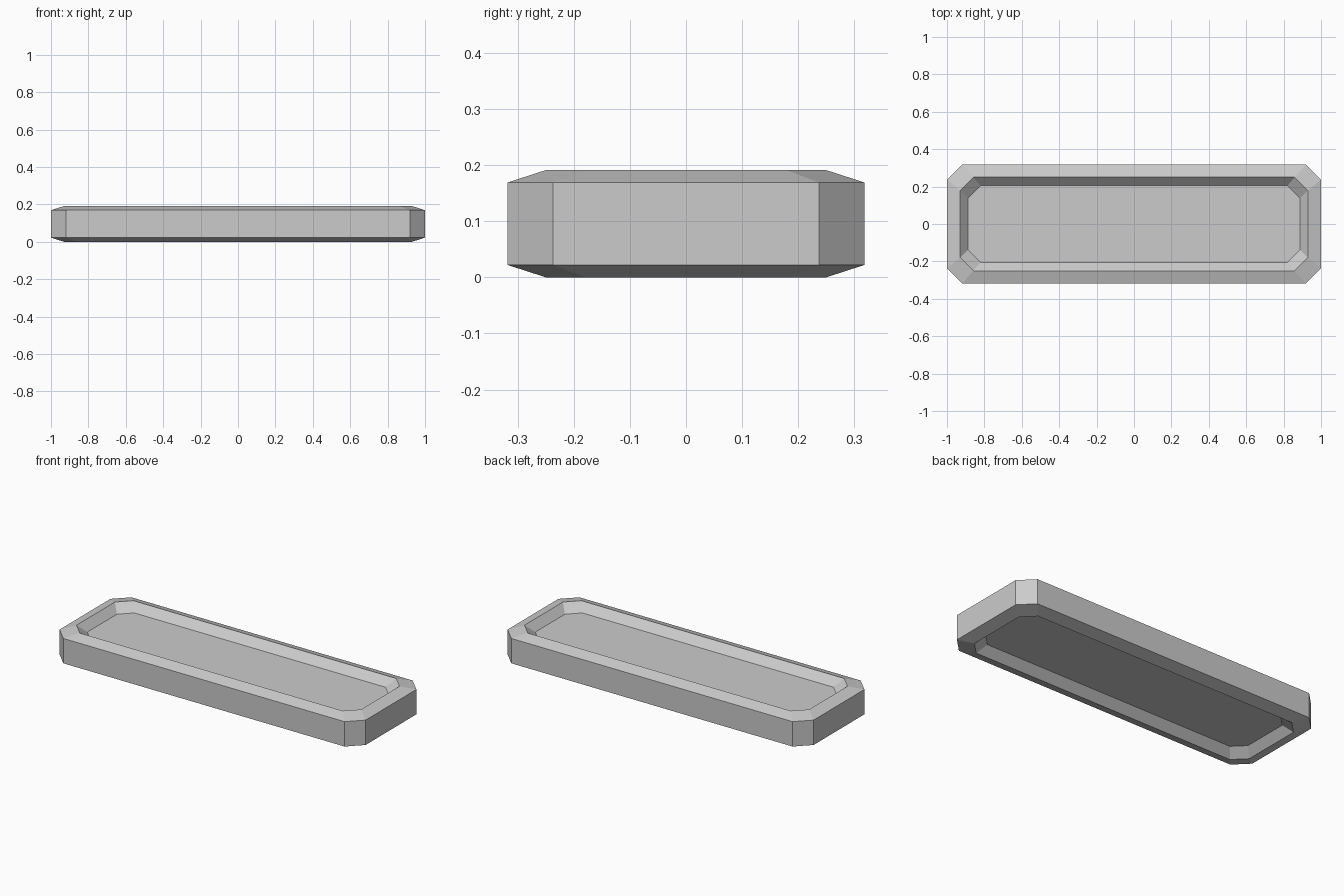
import bpy
import bmesh

cube = bpy.data.objects.get("Cube")
if cube:
    bpy.data.objects.remove(cube, do_unlink=True)

# Plain grey material
grey = bpy.data.materials.new("plain_grey")
grey.use_nodes = True
color = (0.6, 0.6, 0.6, 1.0)
grey.diffuse_color = color
grey.node_tree.nodes["Principled BSDF"].inputs["Base Color"].default_value = color


def ring(bm, hx, hy, cut, z):
    """Rectangle with its four corners cut off."""
    quarter = [(hx, hy - cut), (hx - cut, hy)]
    points = []
    for sx, sy in ((1, 1), (-1, 1), (-1, -1), (1, -1)):
        corner = [(sx * x, sy * y) for x, y in quarter]
        points += corner if sx * sy > 0 else corner[::-1]
    return [bm.verts.new((x, y, z)) for x, y in points]


# Ring sections from the lower recess up to the upper recess
height, depth, bevel = 0.191, 0.045, 0.022
upper = [
    (1.0, 0.318, 0.081, height - bevel),
    (0.93, 0.25, 0.071, height),
    (0.888, 0.205, 0.067, height - depth),
]
lower = [(hx, hy, cut, height - z) for hx, hy, cut, z in reversed(upper)]

# Slab with bevelled rim and a recessed panel on both faces
bm = bmesh.new()
rings = [ring(bm, *section) for section in lower + upper]
for a, b in zip(rings, rings[1:]):
    for i in range(len(a)):
        j = (i + 1) % len(a)
        bm.faces.new((a[i], a[j], b[j], b[i]))
bm.faces.new(rings[0][::-1])
bm.faces.new(rings[-1])
bmesh.ops.recalc_face_normals(bm, faces=bm.faces)

mesh = bpy.data.meshes.new("recessed_slab")
bm.to_mesh(mesh)
bm.free()
mesh.materials.append(grey)
bpy.context.collection.objects.link(bpy.data.objects.new("recessed_slab", mesh))
